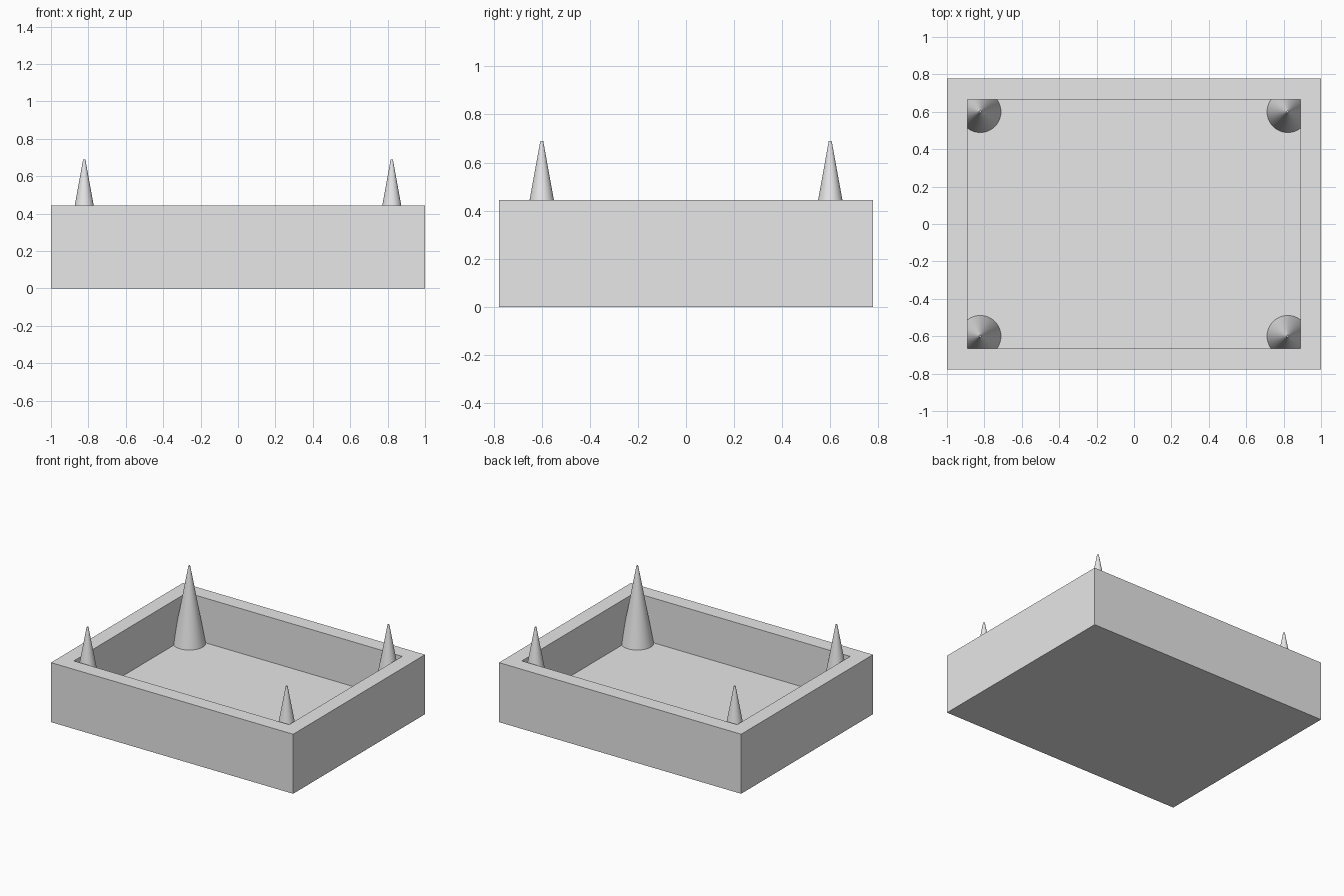
import bpy
import bmesh

cube = bpy.data.objects.get("Cube")
if cube:
    bpy.data.objects.remove(cube, do_unlink=True)

U = 1 / 9                      # wall thickness, the module of the whole tray
HX, HY, HEIGHT = 9 * U, 7 * U, 4 * U
TIP_Z = 0.69

grey = bpy.data.materials.new("light_grey")
grey.use_nodes = True
grey.diffuse_color = (0.8, 0.8, 0.8, 1)
for node in grey.node_tree.nodes:
    if node.type == 'BSDF_PRINCIPLED':
        node.inputs["Base Color"].default_value = (0.8, 0.8, 0.8, 1)


# Open tray: inset the top of a box, then sink the inner face to the floor
def make_tray():
    bm = bmesh.new()
    bmesh.ops.create_cube(bm, size=1)
    for v in bm.verts:
        v.co.x *= 2 * HX
        v.co.y *= 2 * HY
        v.co.z = (v.co.z + 0.5) * HEIGHT
    top = max(bm.faces, key=lambda f: f.calc_center_median().z)
    bmesh.ops.inset_region(bm, faces=[top], thickness=U, use_even_offset=True)
    floor = bmesh.ops.extrude_face_region(bm, geom=[top])
    sunk = [g for g in floor["geom"] if isinstance(g, bmesh.types.BMVert)]
    bmesh.ops.translate(bm, verts=sunk, vec=(0, 0, U - HEIGHT))
    if top.is_valid:
        bmesh.ops.delete(bm, geom=[top], context='FACES_ONLY')
    bmesh.ops.recalc_face_normals(bm, faces=bm.faces)
    mesh = bpy.data.meshes.new("tray")
    bm.to_mesh(mesh)
    bm.free()
    mesh.materials.append(grey)
    bpy.context.collection.objects.link(bpy.data.objects.new("tray", mesh))


# Tapered corner pin standing on the floor, slightly sunk into the walls
def make_pin(name, x, y):
    bpy.ops.mesh.primitive_cone_add(vertices=64, radius1=U, radius2=0.006,
                                    depth=TIP_Z - U,
                                    location=(x, y, (TIP_Z + U) / 2))
    pin = bpy.context.object
    pin.name = name
    pin.data.materials.append(grey)
    bpy.ops.object.shade_smooth_by_angle()


make_tray()
for side, sx in (("left", 1), ("right", -1)):
    for end, sy in (("front", -1), ("back", 1)):
        make_pin(f"{end}_{side}_pin", sx * 7.4 * U, sy * 5.4 * U)
